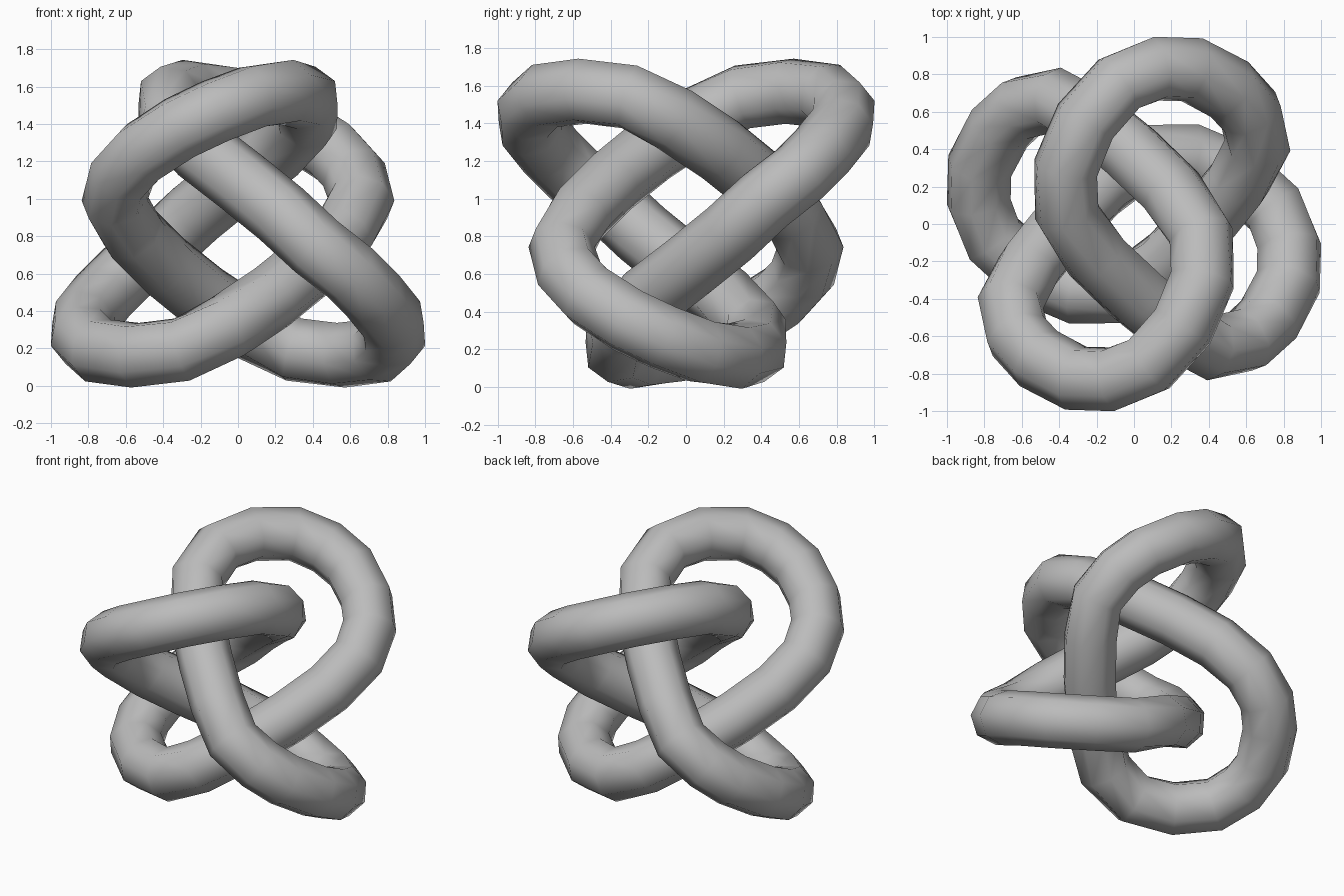
import bpy
import bmesh
from math import cos, sin, pi
from mathutils import Vector

cube = bpy.data.objects.get("Cube")
if cube:
    bpy.data.objects.remove(cube)

SIDES = 8
RADIUS = 0.178
MID = 0.867  # height of the knot's centre

# Centreline of one quarter of the knot: one upper lobe and its falling strand
quarter = [
    (.66, .42, .99), (.62, .60, 1.13), (.51, .72, 1.25), (.31, .825, 1.38),
    (.12, .83, 1.47), (-.08, .75, 1.545), (-.26, .55, 1.57), (-.365, .30, 1.54),
    (-.36, .06, 1.42), (-.20, -.18, 1.26), (.02, -.39, 1.09), (.23, -.56, .92),
]

# Each following quarter is turned 90 degrees and flipped top to bottom
path = []
points = [Vector(p) for p in quarter]
for _ in range(4):
    path += points
    points = [Vector((p.y, -p.x, 2 * MID - p.z)) for p in points]

# Sweep an octagon round the closed path
bm = bmesh.new()
centre = Vector((0, 0, MID))
rings = []
for i, p in enumerate(path):
    tangent = (path[(i + 1) % len(path)] - path[i - 1]).normalized()
    outward = p - centre
    outward = (outward - tangent * outward.dot(tangent)).normalized()
    side = tangent.cross(outward)
    ring = []
    for k in range(SIDES):
        a = 2 * pi * (k + 0.5) / SIDES
        ring.append(bm.verts.new(p + RADIUS * (outward * cos(a) + side * sin(a))))
    rings.append(ring)
for i, ring in enumerate(rings):
    after = rings[(i + 1) % len(rings)]
    for k in range(SIDES):
        n = (k + 1) % SIDES
        bm.faces.new((ring[k], ring[n], after[n], after[k]))
bmesh.ops.recalc_face_normals(bm, faces=bm.faces)
for face in bm.faces:
    face.smooth = True

mesh = bpy.data.meshes.new("knot_tube")
bm.to_mesh(mesh)
bm.free()
knot = bpy.data.objects.new("knot_tube", mesh)
bpy.context.collection.objects.link(knot)

# Plain grey
grey = bpy.data.materials.new("light_grey")
grey.use_nodes = True
colour = (0.5, 0.5, 0.5, 1)
grey.diffuse_color = colour
grey.node_tree.nodes["Principled BSDF"].inputs["Base Color"].default_value = colour
mesh.materials.append(grey)
